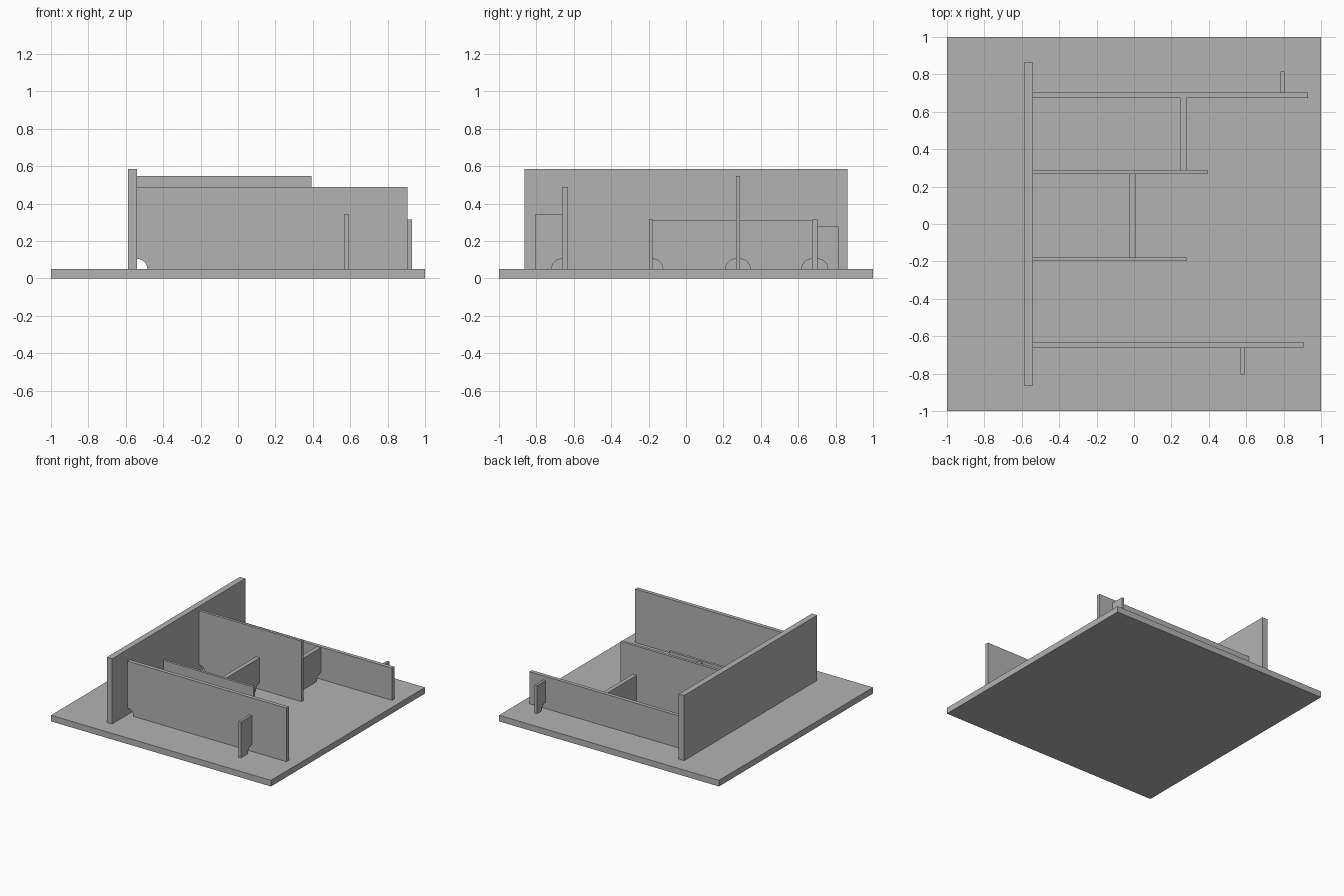
import bpy
import bmesh
from math import sin, cos, pi

cube = bpy.data.objects.get("Cube")
if cube:
    bpy.data.objects.remove(cube, do_unlink=True)

FLOOR = 0.05      # top of the base board
RADIUS = 0.054    # drain notch radius

grey = bpy.data.materials.new("plain grey")
grey.diffuse_color = (0.45, 0.45, 0.45, 1)
grey.use_nodes = True
grey.node_tree.nodes["Principled BSDF"].inputs["Base Color"].default_value = (0.45, 0.45, 0.45, 1)


def notch(corner, side, steps=12):
    """Quarter circle around a bottom corner, from the floor upward."""
    angles = [pi / 2 * i / steps for i in range(steps + 1)]
    return [(corner + side * RADIUS * cos(a), FLOOR + RADIUS * sin(a)) for a in angles]


def panel(name, axis, span, across, top, notches="", bottom=FLOOR):
    """Upright board along an axis, with optional notches at its start and end."""
    a, b = span
    start = notch(a, 1) if "start" in notches else [(a, bottom)]
    end = notch(b, -1) if "end" in notches else [(b, bottom)]
    profile = start[::-1] + end + [(b, top), (a, top)]
    bm = bmesh.new()

    def place(u, v, z):
        return (u, v, z) if axis == "x" else (v, u, z)

    face = bm.faces.new([bm.verts.new(place(u, across[0], z)) for u, z in profile])
    grown = bmesh.ops.extrude_face_region(bm, geom=[face])["geom"]
    moved = [g for g in grown if isinstance(g, bmesh.types.BMVert)]
    bmesh.ops.translate(bm, verts=moved, vec=place(0, across[1] - across[0], 0))
    bmesh.ops.recalc_face_normals(bm, faces=bm.faces)
    mesh = bpy.data.meshes.new(name)
    bm.to_mesh(mesh)
    bm.free()
    mesh.materials.append(grey)
    obj = bpy.data.objects.new(name, mesh)
    bpy.context.collection.objects.link(obj)
    return obj


# Base board and tall back plate
panel("base_board", "x", (-1, 1), (-1, 1), FLOOR, bottom=0)
panel("tall_plate", "y", (-0.864, 0.864), (-0.588, -0.539), 0.585)

# Four long walls, notched where they meet the tall plate
for name, end, across, top in (
    ("front_wall", 0.905, (-0.664, -0.632), 0.49),
    ("low_wall", 0.28, (-0.199, -0.178), 0.318),
    ("middle_wall", 0.392, (0.266, 0.289), 0.548),
    ("back_wall", 0.93, (0.673, 0.704), 0.314),
):
    panel(name, "x", (-0.539, end), across, top, "start")

# Cross ribs between walls, notched at both ends
panel("front_rib", "y", (-0.178, 0.266), (-0.024, 0.011), 0.309, "start end")
panel("back_rib", "y", (0.289, 0.673), (0.246, 0.281), 0.309, "start end")

# Small outer brackets, notched at the wall
panel("front_bracket", "y", (-0.804, -0.664), (0.569, 0.59), 0.345, "end")
panel("back_bracket", "y", (0.704, 0.816), (0.783, 0.804), 0.281, "start")
